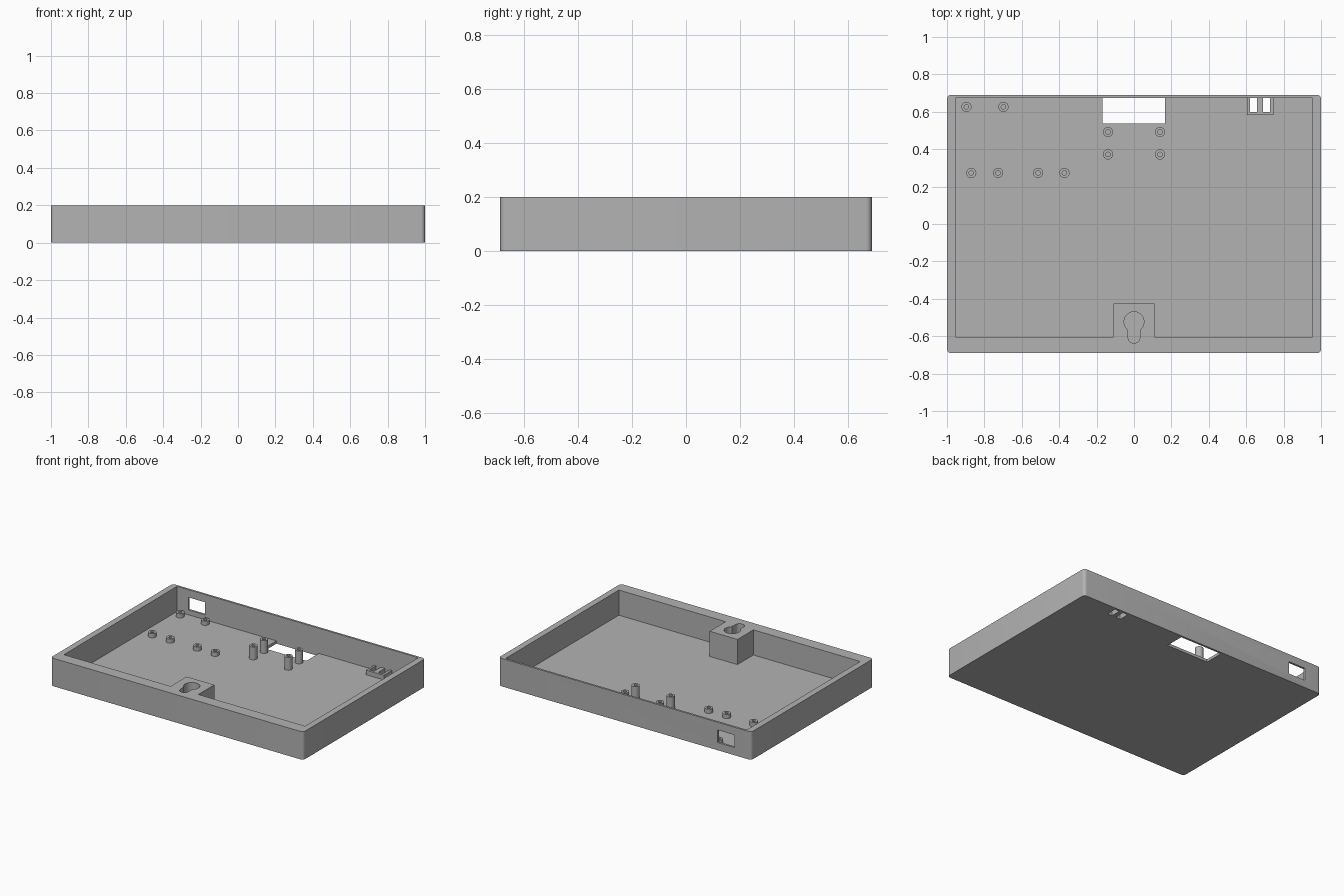
import bpy, bmesh
from math import cos, sin, pi, radians, sqrt, atan2
from mathutils import Vector

cube = bpy.data.objects.get("Cube")
if cube:
    bpy.data.objects.remove(cube, do_unlink=True)

grey = bpy.data.materials.new("matte grey plastic")
grey.use_nodes = True
colour = (0.45, 0.45, 0.45, 1)
grey.diffuse_color = colour
grey.node_tree.nodes["Principled BSDF"].inputs["Base Color"].default_value = colour

FLOOR, RIM = 0.02, 0.2
BACK = 0.675          # inner face of the back wall


def finish(name, bm):
    bmesh.ops.recalc_face_normals(bm, faces=bm.faces[:])
    mesh = bpy.data.meshes.new(name)
    bm.to_mesh(mesh)
    bm.free()
    mesh.materials.append(grey)
    obj = bpy.data.objects.new(name, mesh)
    bpy.context.collection.objects.link(obj)
    return obj


def prism(name, outline, z0, z1):
    """Extrude a flat outline from z0 up to z1."""
    bm = bmesh.new()
    face = bm.faces.new([bm.verts.new((x, y, z0)) for x, y in outline])
    top = bmesh.ops.extrude_face_region(bm, geom=[face])["geom"]
    bmesh.ops.translate(bm, vec=(0, 0, z1 - z0),
                        verts=[g for g in top if isinstance(g, bmesh.types.BMVert)])
    return finish(name, bm)


def rect(x0, x1, y0, y1):
    return [(x0, y0), (x1, y0), (x1, y1), (x0, y1)]


def arc(cx, cy, r, a0, a1, steps):
    return [(cx + r * cos(a0 + (a1 - a0) * i / steps),
             cy + r * sin(a0 + (a1 - a0) * i / steps)) for i in range(steps + 1)]


def select(obj):
    bpy.ops.object.select_all(action="DESELECT")
    obj.select_set(True)
    bpy.context.view_layer.objects.active = obj


def cut(obj, cutter):
    cutter.hide_render = True
    mod = obj.modifiers.new("cut", "BOOLEAN")
    mod.operation, mod.solver, mod.object = "DIFFERENCE", "EXACT", cutter
    select(obj)
    bpy.ops.object.modifier_apply(modifier=mod.name)
    bpy.data.objects.remove(cutter, do_unlink=True)


# Outer shell with rounded upright corners
R = 0.022
outline = []
for i, (sx, sy) in enumerate([(1, 1), (-1, 1), (-1, -1), (1, -1)]):
    outline += arc(sx * (1 - R), sy * (0.69 - R), R, i * pi / 2, (i + 1) * pi / 2, 6)
tray = prism("tray", outline, 0, RIM)

# Cavity, leaving the hanger block standing against the front wall
cavity = [(-0.955, BACK), (-0.955, -0.605), (-0.11, -0.605), (-0.11, -0.425),
          (0.11, -0.425), (0.11, -0.605), (0.955, -0.605), (0.955, BACK)]
cut(tray, prism("cavity_cutter", cavity, FLOOR, 0.3))

# Keyhole in the hanger block
big, small, cy, low = 0.053, 0.032, -0.522, -0.605
a = atan2(-sqrt(big ** 2 - small ** 2), small)
keyhole = arc(0, cy, big, a, pi - a, 32) + arc(0, low, small, pi, 2 * pi, 16)
cut(tray, prism("keyhole_cutter", keyhole, 0.1, 0.3))

# Cable opening and two strap slots through the floor
slots = [(0.62, 0.658), (0.69, 0.727)]
cut(tray, prism("opening_cutter", rect(-0.168, 0.167, 0.536, BACK), -0.1, 0.1))
for x0, x1 in slots:
    cut(tray, prism("slot_cutter", rect(x0, x1, 0.6, BACK), -0.1, 0.1))

# Socket window in the back wall
cut(tray, prism("window_cutter", rect(-0.866, -0.732, 0.64, 0.8), 0.055, 0.145))
select(tray)
bpy.ops.object.shade_smooth_by_angle(angle=radians(30))

# Strap bridge: comb-shaped block around the slots
comb = [(0.605, BACK), (0.605, 0.583), (0.746, 0.583), (0.746, BACK)]
for x0, x1 in reversed(slots):
    comb += [(x1, BACK), (x1, 0.6), (x0, 0.6), (x0, BACK)]
prism("strap_bridge", comb, FLOOR, 0.053)


# Hollow screw posts
def post(name, x, y, top):
    bm = bmesh.new()
    profile = [(0.012, FLOOR), (0.012, top), (0.027, top), (0.027, FLOOR)]
    verts = [bm.verts.new((r, 0, z)) for r, z in profile]
    edges = [bm.edges.new(p) for p in zip(verts, verts[1:] + verts[:1])]
    bmesh.ops.spin(bm, geom=verts + edges, cent=(0, 0, 0), axis=(0, 0, 1),
                   angle=2 * pi, steps=24)
    bmesh.ops.remove_doubles(bm, verts=bm.verts[:], dist=0.0005)
    bmesh.ops.translate(bm, vec=Vector((x, y, 0)), verts=bm.verts[:])
    select(finish(name, bm))
    bpy.ops.object.shade_smooth_by_angle(angle=radians(30))


for x in (-0.896, -0.698):
    post("short_post_back", x, 0.626, 0.05)
for x in (-0.87, -0.727, -0.513, -0.372):
    post("short_post_middle", x, 0.273, 0.05)
for x in (-0.139, 0.139):
    for y in (0.372, 0.492):
        post("tall_post", x, y, 0.112)
